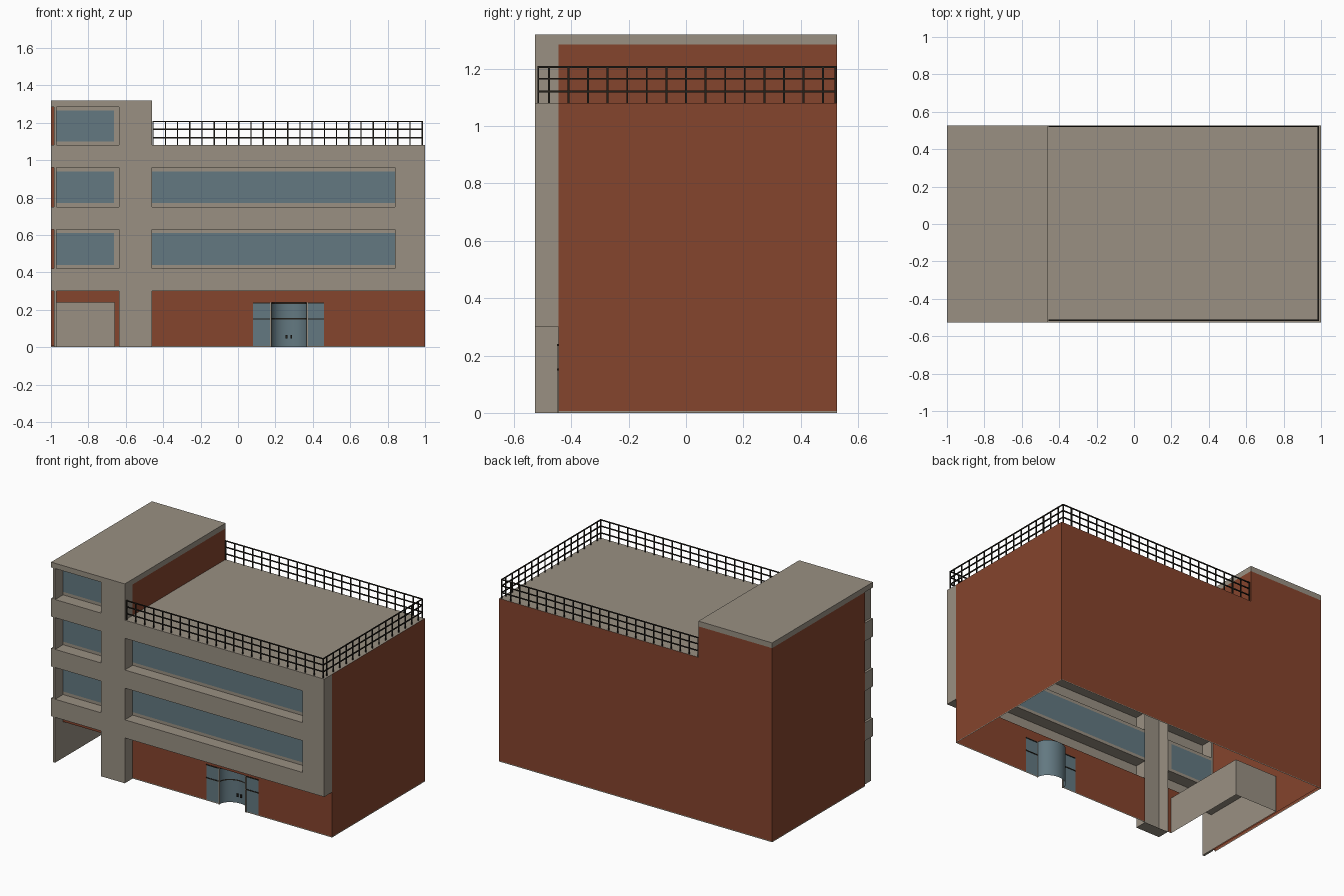
import bpy, bmesh, math

if "Cube" in bpy.data.objects:
    bpy.data.objects.remove(bpy.data.objects["Cube"])


def material(name, rgb):
    m = bpy.data.materials.new(name)
    m.diffuse_color = (*rgb, 1)
    m.use_nodes = True
    m.node_tree.nodes["Principled BSDF"].inputs["Base Color"].default_value = m.diffuse_color
    return m


CONCRETE = material("concrete", (0.32, 0.28, 0.225))
BRICK = material("red brick", (0.235, 0.058, 0.026))
GLASS = material("blue glass", (0.125, 0.19, 0.22))
DARK = material("dark metal", (0.018, 0.015, 0.011))

# Corner numbering: bit 0 = x max, bit 1 = y max, bit 2 = z max
SIDES = {'x': (0, 4, 6, 2), 'X': (1, 3, 7, 5), 'y': (0, 1, 5, 4),
         'Y': (2, 6, 7, 3), 'z': (0, 2, 3, 1), 'Z': (4, 5, 7, 6)}
ALL = 'xXyYzZ'


def finish(name, bm, mat):
    me = bpy.data.meshes.new(name)
    bm.to_mesh(me)
    bm.free()
    me.materials.append(mat)
    ob = bpy.data.objects.new(name, me)
    bpy.context.collection.objects.link(ob)
    return ob


def part(name, mat, boxes, flip=False):
    """Boxes given as (x0, x1, y0, y1, z0, z1, sides to keep)."""
    bm = bmesh.new()
    for x0, x1, y0, y1, z0, z1, keep in boxes:
        vs = [bm.verts.new((x, y, z)) for z in (z0, z1) for y in (y0, y1) for x in (x0, x1)]
        for s in keep:
            bm.faces.new([vs[i] for i in SIDES[s]])
    bmesh.ops.delete(bm, geom=[v for v in bm.verts if not v.link_faces], context='VERTS')
    if flip:
        bmesh.ops.reverse_faces(bm, faces=bm.faces)
    return finish(name, bm, mat)


F, W, B = -0.527, -0.445, 0.527      # facade front, wall plane, back
TX, PX = -0.46, -0.635               # tower edge, pillar left edge
ROOF, TOP, CAP = 1.08, 1.285, 1.32
E = 0.006                            # base trim height
DX0, DX1, DH = 0.08, 0.46, 0.24      # entrance
CX0, CX1 = 0.175, 0.37               # curved door span

# Brick shell, open underneath
part("brick_walls", BRICK, [
    (-1, TX, W, B, E, TOP, 'xY'),
    (TX, 1, W, B, E, ROOF, 'XY'),
    (-1, TX, W, B, ROOF, TOP, 'X'),
    (-1, -0.985, W, B, E, TOP, 'yX'),
])
part("brick_ground_front", BRICK, [
    (-0.97, PX, W, B, 0.24, 0.30, 'y'),
    (-0.66, PX, W, B, E, 0.24, 'y'),
    (TX, DX0, W, B, E, 0.30, 'y'),
    (DX1, 1, W, B, E, 0.30, 'y'),
    (DX0, DX1, W, B, DH, 0.30, 'y'),
])
part("base_trim", CONCRETE, [
    (-1, 1, W, B, 0, E, 'xXY'),
    (TX, CX0, W, B, 0, E, 'y'), (CX1, 1, W, B, 0, E, 'y'),
    (-0.66, PX, W, B, 0, E, 'y'),
])

# Roofs
part("main_roof", CONCRETE, [(TX, 1, F, B, 0.96, ROOF, 'Z')])
part("tower_roof", CONCRETE, [(-1, TX, F, B, TOP, CAP, ALL)])

# Concrete facade: horizontal bands, pillar, end column, side fin
LEVELS = [(0.30, 0.42), (0.63, 0.75), (0.96, ROOF)]
bands = []
for z0, z1 in LEVELS:
    bands.append((-1, PX, F, W, z0, z1, 'xyzZ'))
    bands.append((TX, 0.84, F, W, z0, z1, 'yz' if z1 == ROOF else 'yzZ'))
part("facade_bands", CONCRETE, bands)
part("facade_pillar", CONCRETE, [(PX, TX, F, W, 0, TOP, 'xXyz')])
part("facade_end_column", CONCRETE, [(0.84, 1, F, W, 0.30, ROOF, 'xXyz')])
part("side_fin", CONCRETE, [(-0.985, -0.97, F, W, 0, TOP, 'xXyYz')])

# Recessed windows: concrete margins around glass panes
margins, panes = [], []


def window(x0, x1, z0, z1, right_margin):
    m = 0.02
    g = x1 - right_margin
    margins.append((x0, x1, W, B, z0, z0 + m, 'y'))
    margins.append((x0, x1, W, B, z1 - m, z1, 'y'))
    if right_margin:
        margins.append((g, x1, W, B, z0 + m, z1 - m, 'y'))
    panes.append((x0, g, W, B, z0 + m, z1 - m, 'y'))


for z0, z1 in [(0.42, 0.63), (0.75, 0.96)]:
    window(TX, 0.84, z0, z1, 0)
    window(-0.97, PX, z0, z1, 0.028)
window(-0.97, PX, ROOF, TOP, 0.028)
part("window_margins", CONCRETE, margins)
part("window_glass", GLASS, panes)

# Deep vehicle bay, lined with concrete, no floor
part("vehicle_bay", CONCRETE, [(-0.97, -0.66, W, 0.15, 0, 0.24, 'xXYZ')], flip=True)

# Entrance: flat side panes and a curved recessed door
part("entrance_side_glass", GLASS, [
    (DX0, CX0, W, B, E, DH, 'y'), (CX1, DX1, W, B, E, DH, 'y')])


def arc(inset=0.0, n=16):
    cx, r = (CX0 + CX1) / 2, (CX1 - CX0) / 2
    return [(cx - (r - inset) * math.cos(math.pi * i / n),
             W + (0.08 - inset) * math.sin(math.pi * i / n)) for i in range(n + 1)]


def curved_strip(name, mat, z0, z1, inset=0.0):
    bm = bmesh.new()
    rows = [[bm.verts.new((x, y, z)) for x, y in arc(inset)] for z in (z0, z1)]
    for i in range(len(rows[0]) - 1):
        bm.faces.new((rows[0][i], rows[0][i + 1], rows[1][i + 1], rows[1][i])).smooth = True
    return finish(name, bm, mat)


curved_strip("curved_door_glass", GLASS, 0, DH)
curved_strip("curved_door_bar", DARK, 0.147, 0.155, 0.003)
curved_strip("curved_door_head", DARK, DH - 0.008, DH, 0.003)
bm = bmesh.new()
bm.faces.new([bm.verts.new((x, y, DH)) for x, y in arc()])
finish("curved_door_ceiling", bm, CONCRETE)

part("entrance_posts", CONCRETE, [
    (x - 0.003, x + 0.003, W - 0.004, W + 0.004, 0, DH, ALL) for x in (CX0, CX1)])
part("entrance_bars", DARK, [
    (a, b, W - 0.003, W + 0.003, z, z + 0.006, ALL)
    for a, b in ((DX0, CX0), (CX1, DX1)) for z in (0.148, DH - 0.006)])
part("door_handles", DARK, [
    (x - 0.005, x + 0.005, W + 0.066, W + 0.074, 0.045, 0.065, ALL) for x in (0.26, 0.285)])

# Roof railing on three sides
RX0, RX1, RY0, RY1 = -0.457, 0.985, -0.515, 0.521
T = 0.0032
bars = []
for z in (1.12, 1.165, 1.206):
    for y in (RY0, RY1):
        bars.append((RX0, RX1 + T, y - T, y + T, z - T, z + T, ALL))
    bars.append((RX1 - T, RX1 + T, RY0, RY1, z - T, z + T, ALL))
xs = [RX0 + T + (RX1 - RX0 - T) * i / 22 for i in range(23)]
ys = [i * 0.0683 for i in range(-7, 8)]
posts = [(x, y) for x in xs for y in (RY0, RY1)] + [(RX1, y) for y in ys]
bars += [(x - T, x + T, y - T, y + T, ROOF, 1.208, ALL) for x, y in posts]
part("roof_railing", DARK, bars)
